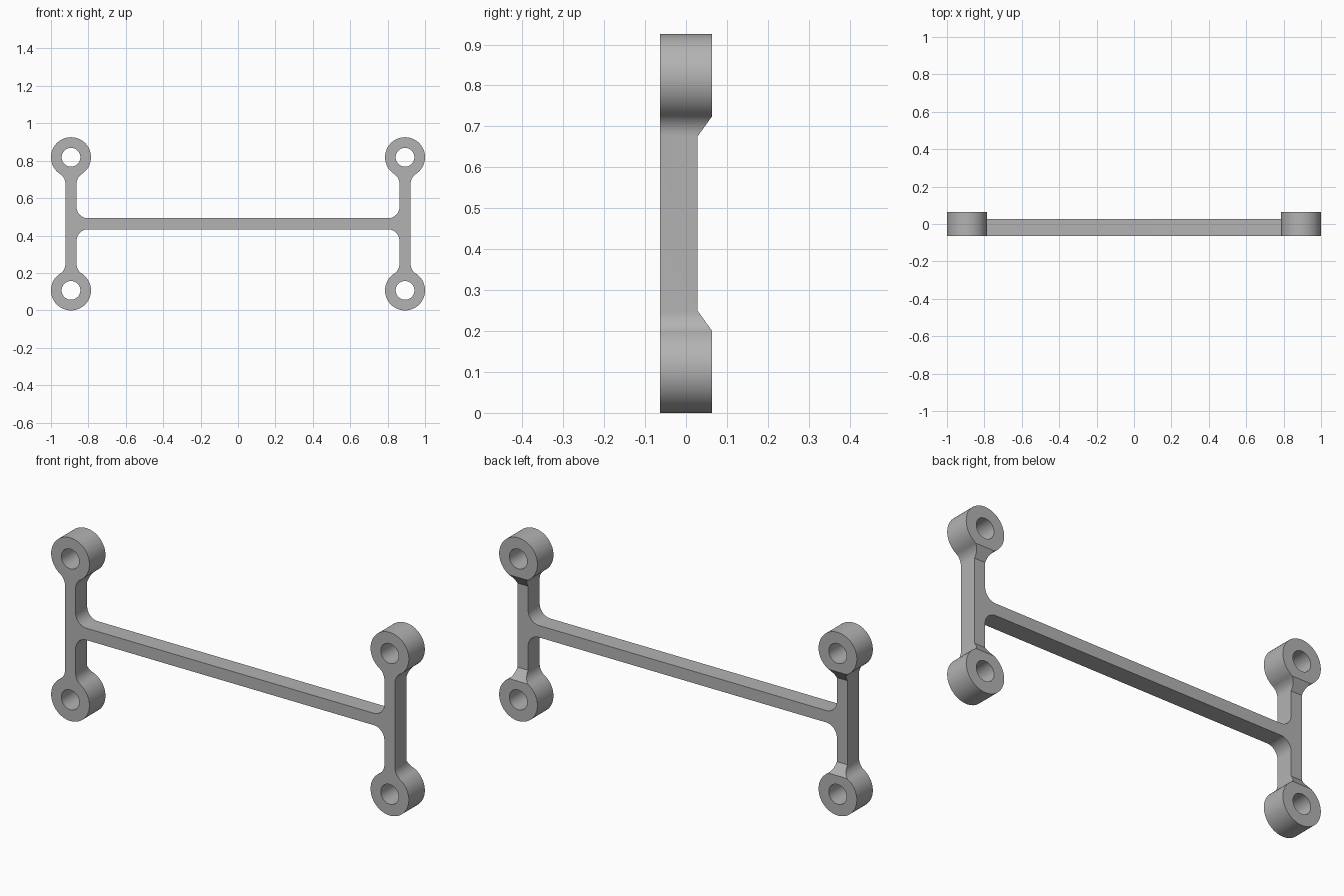
import bpy, bmesh
from math import radians, degrees, atan2, sqrt, sin, cos
from mathutils import Matrix, Vector

if "Cube" in bpy.data.objects:
    bpy.data.objects.remove(bpy.data.objects["Cube"], do_unlink=True)

PX, MID, DZ = 0.893, 0.4625, 0.356    # post x, mid height, eyelet offset from mid
RING, HOLE, HALF, FIL = 0.107, 0.05, 0.03, 0.06
FRONT, BACK, WEB_BACK = -0.064, 0.064, 0.028

metal = bpy.data.materials.new("grey_metal")
metal.use_nodes = True
GREY = (0.45, 0.45, 0.45, 1)
metal.diffuse_color = GREY
metal.node_tree.nodes["Principled BSDF"].inputs["Base Color"].default_value = GREY


def arc(cx, cz, r, a0, a1, steps):
    """Points along an arc, angles in degrees."""
    angles = [radians(a0 + (a1 - a0) * i / steps) for i in range(steps + 1)]
    return [(cx + r * cos(a), cz + r * sin(a)) for a in angles]


def prism(name, points, direction, start, end):
    """Extrude a closed (a, z) outline along the x or y axis."""
    bm = bmesh.new()
    place = (lambda a, z: (a, start, z)) if direction == "y" else (lambda a, z: (start, a, z))
    face = bm.faces.new([bm.verts.new(place(a, z)) for a, z in points])
    extruded = bmesh.ops.extrude_face_region(bm, geom=[face])["geom"]
    shift = Vector((0, end - start, 0) if direction == "y" else (end - start, 0, 0))
    bmesh.ops.translate(bm, vec=shift, verts=[g for g in extruded if isinstance(g, bmesh.types.BMVert)])
    bmesh.ops.recalc_face_normals(bm, faces=bm.faces)
    mesh = bpy.data.meshes.new(name)
    bm.to_mesh(mesh)
    bm.free()
    obj = bpy.data.objects.new(name, mesh)
    bpy.context.collection.objects.link(obj)
    return obj


def cut(target, cutter):
    mod = target.modifiers.new("cut", "BOOLEAN")
    mod.operation, mod.solver, mod.object = "DIFFERENCE", "EXACT", cutter
    bpy.context.view_layer.objects.active = target
    bpy.ops.object.modifier_apply(modifier=mod.name)
    bpy.data.objects.remove(cutter, do_unlink=True)


# Quarter outline: crossbar fillet, neck fillet, eyelet, outer neck fillet
off = HALF + FIL
drop = sqrt((RING + FIL) ** 2 - off ** 2)
lean = degrees(atan2(drop, off))
quarter = arc(PX - off, off, FIL, -90, 0, 12)
quarter += arc(PX - off, DZ - drop, FIL, 0, lean, 10)
quarter += arc(PX, DZ, RING, 180 + lean, -lean, 56)[1:]
quarter += arc(PX + off, DZ - drop, FIL, 180 - lean, 180, 10)[1:]

# Mirror the quarter into the full H-shaped outline
right = quarter + [(x, -z) for x, z in reversed(quarter)]
outline = right + [(-x, z) for x, z in reversed(right)]
bracket = prism("bracket", [(x, z + MID) for x, z in outline], "y", FRONT, BACK)
bracket.data.materials.append(metal)

# Recessed back with sloped ends beside the eyelets
recess = [(BACK, 0.2), (WEB_BACK, 0.25), (WEB_BACK, 0.675), (BACK, 0.725)]
slope = (0.25 - 0.2) / (BACK - WEB_BACK) * 0.04
recess[0] = (BACK + 0.04, 0.2 - slope)
recess[3] = (BACK + 0.04, 0.725 + slope)
cut(bracket, prism("recess_cutter", recess, "x", -1.1, 1.1))

# Bolt holes through the four eyelets
for side in (-1, 1):
    for level in (-1, 1):
        circle = arc(side * PX, MID + level * DZ, HOLE, 0, 360, 48)[:-1]
        cut(bracket, prism("hole_cutter", circle, "y", FRONT - 0.1, BACK + 0.1))

# Smooth curved walls, crisp edges
bpy.ops.object.select_all(action="DESELECT")
bracket.select_set(True)
bpy.context.view_layer.objects.active = bracket
bpy.ops.object.shade_smooth_by_angle(angle=radians(30))
